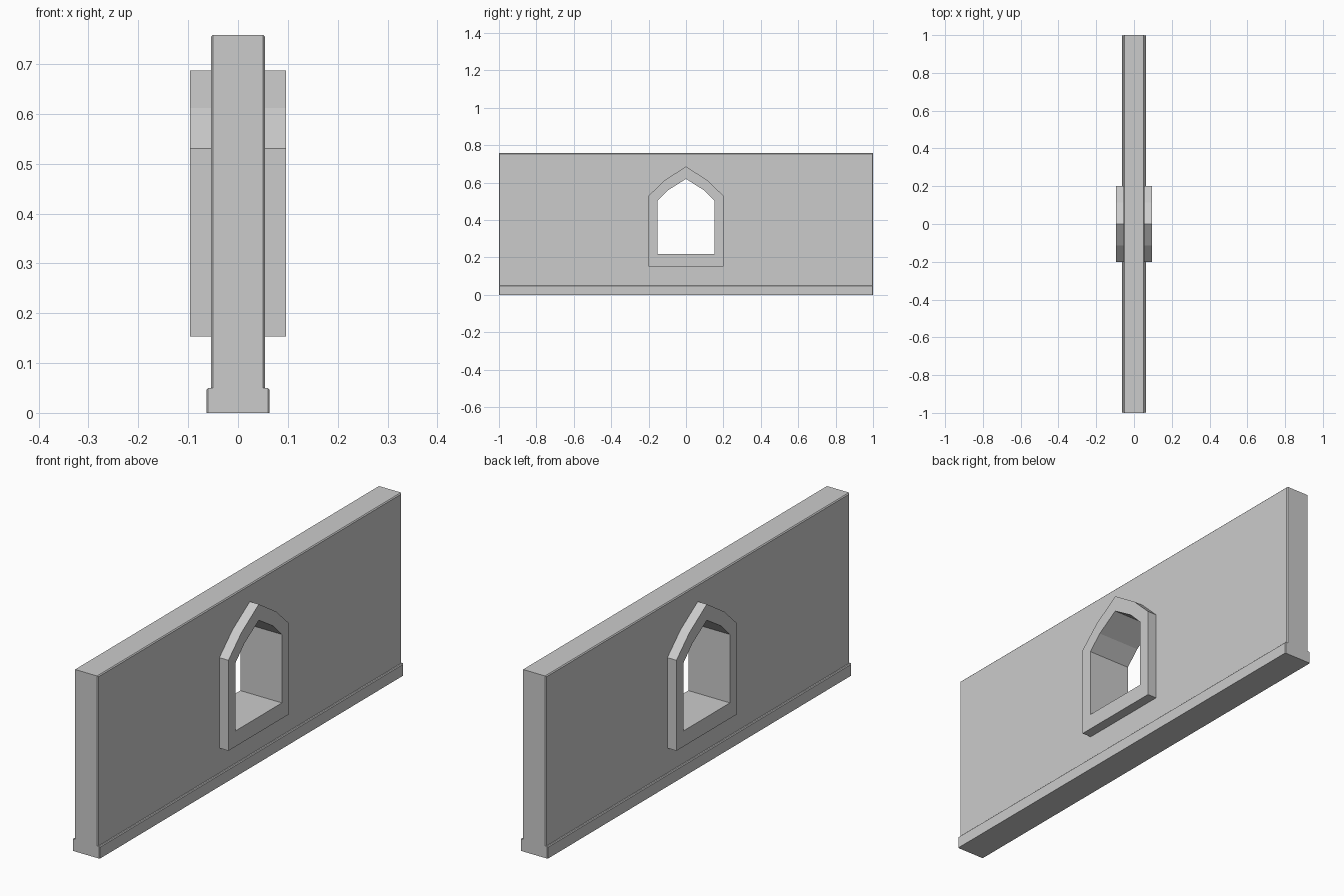
import bpy, bmesh

if "Cube" in bpy.data.objects:
    bpy.data.objects.remove(bpy.data.objects["Cube"])


def finish(name, bm):
    bmesh.ops.recalc_face_normals(bm, faces=bm.faces)
    mesh = bpy.data.meshes.new(name)
    bm.to_mesh(mesh)
    bm.free()
    obj = bpy.data.objects.new(name, mesh)
    bpy.context.collection.objects.link(obj)
    return obj


def bevelled_box(name, half_x, half_y, z0, z1, bevel):
    bm = bmesh.new()
    bmesh.ops.create_cube(bm, size=1)
    for v in bm.verts:
        v.co.x *= 2 * half_x
        v.co.y *= 2 * half_y
        v.co.z = z1 if v.co.z > 0 else z0
    # soften the long top edges and the upright corners
    edges = [e for e in bm.edges
             if abs(e.verts[0].co.x - e.verts[1].co.x) < 1e-6
             and not all(v.co.z == z0 for v in e.verts)]
    bmesh.ops.bevel(bm, geom=edges, offset=bevel, segments=1, affect='EDGES')
    return finish(name, bm)


def arch(half):
    """Mirror a right-hand half profile (sill, spring, shoulder, apex)."""
    return half + [(-y, z) for y, z in reversed(half[:-1])]


def prism(name, loop, half_x):
    bm = bmesh.new()
    face = bm.faces.new([bm.verts.new((-half_x, y, z)) for y, z in loop])
    out = bmesh.ops.extrude_face_region(bm, geom=[face])["geom"]
    bmesh.ops.translate(bm, vec=(2 * half_x, 0, 0),
                        verts=[g for g in out if isinstance(g, bmesh.types.BMVert)])
    return finish(name, bm)


def ring(name, outer, inner, half_x):
    bm = bmesh.new()
    loops = [[bm.verts.new((x, y, z)) for y, z in pts]
             for x, pts in ((-half_x, outer), (half_x, outer),
                            (half_x, inner), (-half_x, inner))]
    n = len(outer)
    for k in range(4):
        a, b = loops[k], loops[(k + 1) % 4]
        for i in range(n):
            j = (i + 1) % n
            bm.faces.new((a[i], a[j], b[j], b[i]))
    return finish(name, bm)


# pointed window outlines
outer = arch([(0.20, 0.153), (0.20, 0.53), (0.115, 0.612), (0, 0.687)])
inner = arch([(0.152, 0.218), (0.152, 0.503), (0.095, 0.56), (0, 0.62)])
middle = [((a + c) / 2, (b + d) / 2) for (a, b), (c, d) in zip(outer, inner)]

# wall with window opening
wall = bevelled_box("wall", 0.0545, 1.0, 0.045, 0.758, 0.004)
cutter = prism("window_cutter", middle, 0.2)
cutter.hide_render = True
cutter.hide_viewport = True
cut = wall.modifiers.new("window_opening", 'BOOLEAN')
cut.operation = 'DIFFERENCE'
cut.solver = 'EXACT'
cut.object = cutter

# base course
bevelled_box("base_course", 0.063, 1.0, 0.0, 0.05, 0.003)

# window surround, projecting on both sides
ring("window_surround", outer, inner, 0.096)
